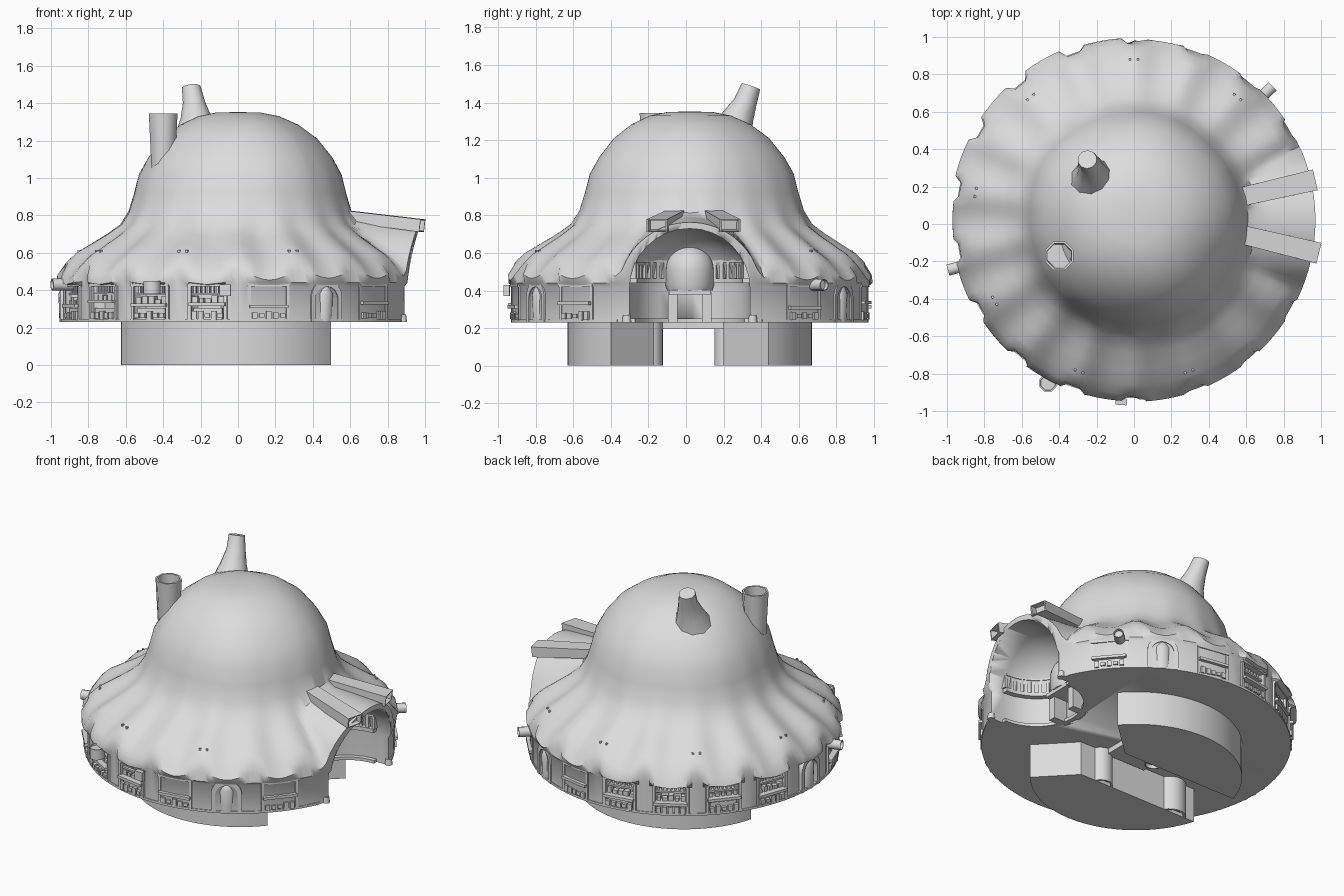
import bpy, bmesh, random
from math import sin, cos, pi, radians, sqrt
from mathutils import Vector, Matrix

random.seed(4)
if "Cube" in bpy.data.objects:
    bpy.data.objects.remove(bpy.data.objects["Cube"], do_unlink=True)

CY = 0.02                       # y of the main axis
FLOOR = 0.23
APSE = 0.8                      # x of the portal's curved back centre
clay = bpy.data.materials.new("light_grey")
clay.use_nodes = True
clay.diffuse_color = (0.72, 0.72, 0.72, 1)
clay.node_tree.nodes["Principled BSDF"].inputs["Base Color"].default_value = (0.72, 0.72, 0.72, 1)


def finish(name, bm, angle=30):
    bmesh.ops.recalc_face_normals(bm, faces=bm.faces)
    mesh = bpy.data.meshes.new(name)
    bm.to_mesh(mesh)
    bm.free()
    mesh.materials.append(clay)
    ob = bpy.data.objects.new(name, mesh)
    bpy.context.collection.objects.link(ob)
    bpy.ops.object.select_all(action='DESELECT')
    ob.select_set(True)
    bpy.context.view_layer.objects.active = ob
    bpy.ops.object.shade_smooth_by_angle(angle=radians(angle))
    return ob


def loft(name, rings, angle=30):
    """Skin closed rings of equal length and cap both ends."""
    bm = bmesh.new()
    loops = [[bm.verts.new(p) for p in ring] for ring in rings]
    n = len(loops[0])
    for a, b in zip(loops, loops[1:]):
        for i in range(n):
            j = (i + 1) % n
            bm.faces.new((a[i], a[j], b[j], b[i]))
    bm.faces.new(loops[0])
    bm.faces.new(loops[-1])
    return finish(name, bm, angle)


def prism(name, pts, z0, z1):
    return loft(name, [[(x, y, z) for x, y in pts] for z in (z0, z1)])


def tube(name, p0, p1, r0, r1, n=10, flat=1.0, depth=0.1):
    """Tube with a hollow far end."""
    p0, p1 = Vector(p0), Vector(p1)
    q = (p1 - p0).to_track_quat('Z', 'Y')

    def ring(t, r):
        offs = [(r * cos(2 * pi * (i + .5) / n), flat * r * sin(2 * pi * (i + .5) / n), 0)
                for i in range(n)]
        return [p0.lerp(p1, t) + q @ Vector(o) for o in offs]
    return loft(name, [ring(0, r0), ring(1, r1), ring(1, r1 * .85),
                       ring(1 - depth, r1 * .8)], 50)


def spun(name, cx, cy, profile, n=20):
    """Upright turned shape from (radius, z) pairs."""
    return loft(name, [[(cx + r * cos(2 * pi * i / n), cy + r * sin(2 * pi * i / n), z)
                        for i in range(n)] for r, z in profile], 50)


def radial_boxes(name, items, cx=0.0):
    """Boxes given as angle, radius, sideways, z, then depth, width, height."""
    bm = bmesh.new()
    for a, r, t, z, dr, dt, dz in items:
        m = (Matrix.Translation((cx, CY, 0)) @ Matrix.Rotation(radians(a), 4, 'Z')
             @ Matrix.Translation((r, t, z)) @ Matrix.Diagonal((dr, dt, dz, 1)))
        bmesh.ops.create_cube(bm, size=1, matrix=m)
    return finish(name, bm)


def arch(half, spring, bottom, n=16):
    """Arch outline as (y, z) pairs."""
    top = [(half * cos(pi * i / n), spring + half * sin(pi * i / n)) for i in range(n + 1)]
    return [(half, bottom)] + top + [(-half, bottom)]


def arc(cx, r, a0, a1, n=30):
    return [(cx + r * cos(radians(a0 + (a1 - a0) * i / n)),
             CY + r * sin(radians(a0 + (a1 - a0) * i / n))) for i in range(n + 1)]


# Draped roof: domed crown, flared skirt, pillars and recessed bays
profile = [(.02, 1.352), (.12, 1.35), (.22, 1.33), (.32, 1.285), (.42, 1.21), (.5, 1.11),
           (.55, 1.02), (.575, .92), (.605, .82), (.65, .745), (.72, .69), (.8, .635),
           (.88, .58), (.93, .53), (.97, .48)]
bay_shift = [random.uniform(-.015, .01) for _ in range(18)]


def roof_point(r, z, deg, row):
    a = radians(deg)
    off = abs((deg % 20) - 10)
    bay = round(deg / 20) % 18
    tilt = (deg - 20 * round(deg / 20)) / 10
    skirt = min(1, max(0, (r - .5) / .4))
    portal = cos(a) > 0 and abs(r * sin(a)) < .385
    edge = .945 if off < 3 else .98 + bay_shift[bay]
    if row == "roof":
        z += .02 * skirt * cos(18 * a + pi) + .6 * bay_shift[bay] * skirt * (1 - tilt * tilt)
        crown = (1 - skirt) * min(1, r * 3)
        r *= 1 + crown * (.01 * sin(5 * a + 1) - .05 * max(0, cos(a - radians(225))))
        if portal and r > .58:
            z = max(z, .38 + sqrt(max(0, .385 ** 2 - (r * sin(a)) ** 2)) + .1 * (.95 - r))
        elif r > .9:
            r = min(r, edge)
    elif row == "rim":
        r, z = (.96, .44) if portal else (edge, .43 + .02 * abs(tilt))
    else:
        r = .945 if off < 3 or portal else .935 if off < 5 else .88
        z = .42 if row == "soffit" else FLOOR
    return (r * cos(a), CY + r * sin(a), z)


degs = range(0, 360, 2)
rings = [[roof_point(r, z, d, "roof") for d in degs] for r, z in profile]
rings += [[roof_point(0, 0, d, row) for d in degs] for row in ("rim", "soffit", "wall")]
roof = loft("draped_roof", rings, 40)

# Arched portal hollowed out of the roof with a rounded back
sections = [(APSE - .32 * sin(radians(p)), .32 * cos(radians(p)))
            for p in (88, 75, 60, 45, 30, 15, 0)] + [(1.3, .32)]
cutter = loft("portal_cutter", [[(x, CY + y, z) for y, z in arch(s, .41, .1)] for x, s in sections])
cutter.hide_render = True
mod = roof.modifiers.new("portal", 'BOOLEAN')
mod.operation, mod.object, mod.solver = 'DIFFERENCE', cutter, 'EXACT'
bpy.context.view_layer.objects.active = roof
bpy.ops.object.modifier_apply(modifier="portal")
bpy.data.objects.remove(cutter, do_unlink=True)

# Portal interior: ledges, ribbed band and domed inner doorway
for name, z0, z1, inner in (("lower_ledge", .23, .25, .29), ("middle_ledge", .44, .465, .28),
                            ("upper_ledge", .55, .57, .28)):
    prism(name, arc(APSE, .335, 90, 270) + arc(APSE, inner, 270, 90), z0, z1)
radial_boxes("portal_ribs", [(a, .3, 0, .51, .03, .02, .09) for a in range(90, 271, 9)], APSE)
dome = [(.13 * cos(radians(p)), .51 + .13 * sin(radians(p))) for p in range(0, 89, 11)]
spun("inner_dome", .52, CY, [(.12, .4), (.13, .43)] + dome)
radial_boxes("inner_doorway", [(0, .56, 0, .39, .14, .22, .025)]
             + [(0, .55, s * .09, .31, .1, .05, .16) for s in (-1, 1)])
for side in (-1, 1):
    tube("portal_post", (.88, CY + side * .335, FLOOR), (.88, CY + side * .335, .27), .025, .02)

# Floor rim in front of the bays, open at the portal
prism("floor_rim", arc(0, .95, 24, 336, 90) + arc(0, .85, 336, 24, 90), FLOOR, .245)

# Market bays and three draped entrances
for k in range(2, 17):
    a = k * 20
    if k % 6 == 3:
        spin = Matrix.Translation((0, CY, 0)) @ Matrix.Rotation(radians(a), 4, 'Z')
        frame = arch(.095, .36, FLOOR) + arch(.07, .35, FLOOR)[::-1]
        loft("entrance_frame", [[spin @ Vector((r, y, z)) for y, z in frame] for r in (.86, .95)])
        spot = spin @ Vector((.9, 0, 0))
        spun("entrance_drape", spot.x, spot.y, [(.055, FLOOR), (.06, .38), (.045, .42), (.01, .44)])
        continue
    w = random.uniform(.19, .22)
    h = random.uniform(.3, .34)
    parts = [(a, .915, s * w / 2, .34, .06, .018, .2) for s in (-1, 1)]
    parts += [(a, .92, 0, .43, .06, w + .02, .02), (a, .905, 0, .38, .05, w, .012),
              (a, .925, 0, h, .08, w, .018), (a, .905, 0, .275, .05, w * .8, .06)]
    parts += [(a, .9, w * (i / 8 - .5), .405, .03, .012, .04) for i in range(1, 8)]
    for i in range(5):
        t = w * (i - 2) / 5.5
        g = random.uniform(.02, .04)
        parts.append((a, .91, t, h + .009 + g / 2, .035, random.uniform(.02, .035), g))
        parts.append((a, .945, t, .265, .02, .028, random.uniform(.02, .05)))
    radial_boxes("market_bay", parts)

# Pegs on the roof folds
radial_boxes("roof_pegs", [(a, .86, s * .022, .59, .012, .012, .05)
                           for a in range(50, 320, 40) for s in (-1, 1)])

# Chimneys, side pipes, barrel and sign
tube("straight_chimney", (-.4, -.17, 1.05), (-.4, -.17, 1.345), .068, .083, 8, depth=.5)
horn = [((-.22, .24, 1.23), .12), ((-.225, .275, 1.32), .085), ((-.235, .315, 1.4), .062),
        ((-.25, .345, 1.485), .052)]
tilt = Vector((-.1, .35, 1)).to_track_quat('Z', 'Y')
loft("bent_chimney", [[Vector(c) + tilt @ Vector((r * cos(i * pi / 5), r * sin(i * pi / 5), 0))
                       for i in range(10)] for c, r in horn], 50)
for a in (44, 195):
    d = Vector((cos(radians(a)), sin(radians(a)), 0))
    tube("side_pipe", d * .85 + Vector((0, CY, .43)), d * 1.03 + Vector((0, CY, .43)), .032, .032)
tube("hanging_barrel", (-.46, -.85, .38), (-.46, -.85, .45), .05, .05, 8)
radial_boxes("hanging_sign", [(-94, .975, 0, .4, .03, .06, .06)])

# Beams over the portal
tube("portal_beam", (.55, .14, .8), (.965, .235, .745), .07, .08, 4, .6)
tube("portal_beam", (.55, -.05, .8), (.985, -.155, .745), .07, .08, 4, .6)

# Split base drum with a passage between the halves
prism("base_front_half", arc(0, .65, -40, -163) + [(.28, -.17)], 0, FLOOR + .005)
prism("base_back_half", arc(0, .65, 40, 164) + [(.24, .2)], 0, FLOOR + .005)
radial_boxes("passage_ceiling", [(0, -.05, .015, .215, .3, .36, .04)])
for x, y, r in ((.1, -.2, .075), (-.47, -.22, .1), (.02, .21, .06)):
    tube("passage_post", (x, y, FLOOR), (x, y, 0), r, r, 20)
